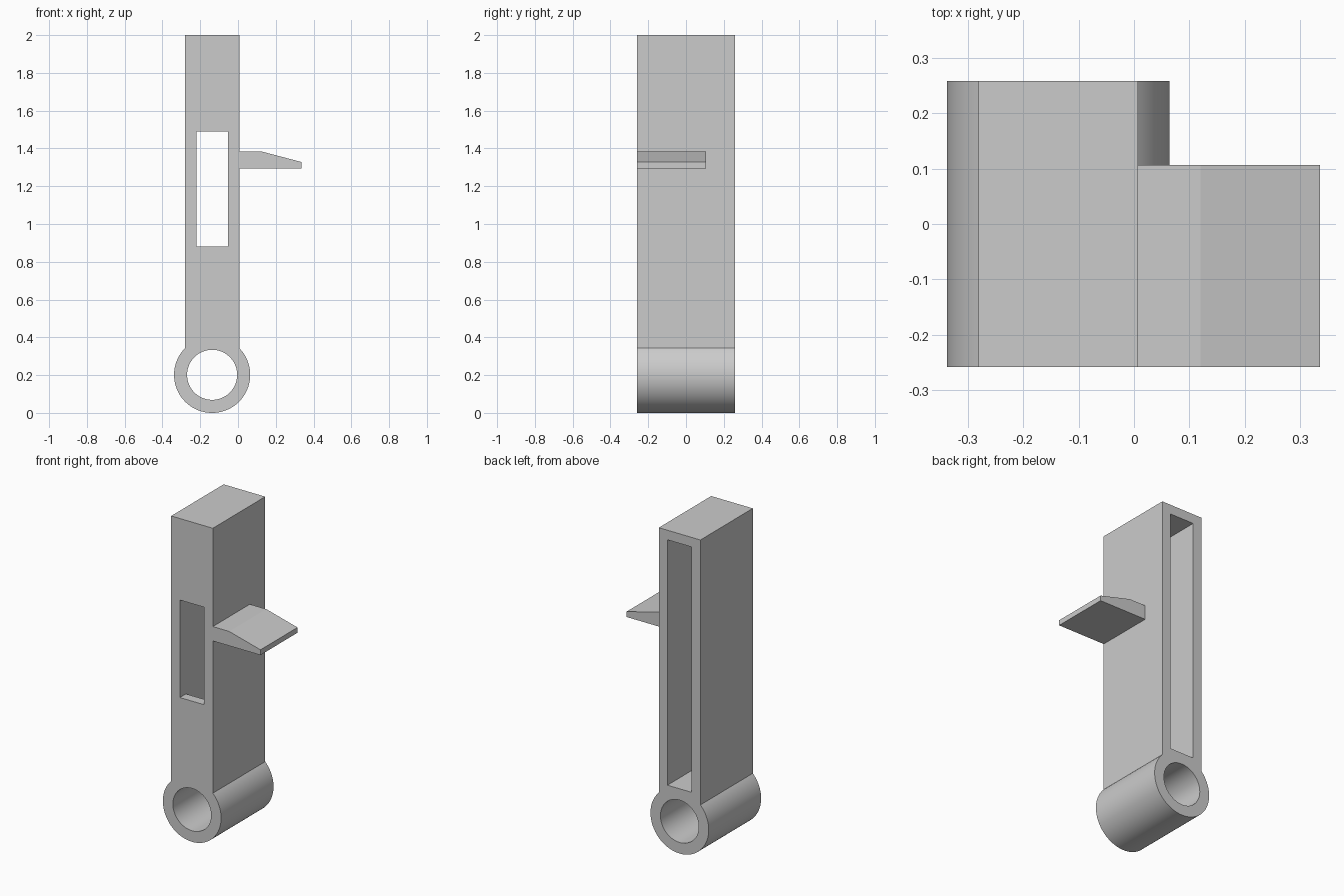
import bpy, bmesh, math

cube = bpy.data.objects.get("Cube")
if cube:
    bpy.data.objects.remove(cube, do_unlink=True)

GREY = (0.6, 0.6, 0.6, 1)
grey = bpy.data.materials.new("plain grey")
grey.use_nodes = True
grey.diffuse_color = GREY
grey.node_tree.nodes["Principled BSDF"].inputs["Base Color"].default_value = GREY

FRONT, BACK = -0.259, 0.259
LEFT, RIGHT, TOP = 0.007, -0.281, 2.0
CX, CZ = (LEFT + RIGHT) / 2, 0.2015      # pivot centre
OUTER, BORE, WALL = 0.2015, 0.1325, 0.06
SEGMENTS = 96


def extrude_outline(name, outline, y0, y1):
    """Solid from an x-z outline, running from y0 to y1."""
    bm = bmesh.new()
    face = bm.faces.new([bm.verts.new((x, y0, z)) for x, z in outline])
    geom = bmesh.ops.extrude_face_region(bm, geom=[face])["geom"]
    verts = [g for g in geom if isinstance(g, bmesh.types.BMVert)]
    bmesh.ops.translate(bm, verts=verts, vec=(0, y1 - y0, 0))
    bmesh.ops.recalc_face_normals(bm, faces=bm.faces)
    mesh = bpy.data.meshes.new(name)
    bm.to_mesh(mesh)
    bm.free()
    mesh.materials.append(grey)
    obj = bpy.data.objects.new(name, mesh)
    bpy.context.collection.objects.link(obj)
    return obj


def arc(radius, start, end, count):
    angles = [start + (end - start) * i / count for i in range(count + 1)]
    return [(CX + radius * math.cos(a), CZ + radius * math.sin(a)) for a in angles]


def rectangle(x0, x1, z0, z1):
    return [(x0, z0), (x1, z0), (x1, z1), (x0, z1)]


def select_only(obj):
    bpy.ops.object.select_all(action="DESELECT")
    obj.select_set(True)
    bpy.context.view_layer.objects.active = obj


def cut(obj, cutter):
    mod = obj.modifiers.new("cut", "BOOLEAN")
    mod.operation = "DIFFERENCE"
    mod.solver = "EXACT"
    mod.object = cutter
    select_only(obj)
    bpy.ops.object.modifier_apply(modifier=mod.name)
    bpy.data.objects.remove(cutter, do_unlink=True)


# Upright body flowing into the round pivot sleeve
join = math.acos((LEFT - CX) / OUTER)
outline = [(LEFT, TOP), (RIGHT, TOP)] + arc(OUTER, math.pi - join, 2 * math.pi + join, SEGMENTS)
body = extrude_outline("body", outline, FRONT, BACK)

# Pivot bore, open-backed cavity and front window
bore = arc(BORE, 0, 2 * math.pi, SEGMENTS)[:-1]
cut(body, extrude_outline("bore_cutter", bore, FRONT - 0.1, BACK + 0.1))
inner = (RIGHT + WALL, LEFT - WALL)
cut(body, extrude_outline("cavity_cutter", rectangle(*inner, 0.405, TOP - WALL),
                          FRONT + WALL, BACK + 0.1))
cut(body, extrude_outline("window_cutter", rectangle(*inner, 0.88, 1.49),
                          FRONT - 0.1, FRONT + WALL + 0.05))

# Tapered side lever
lever = [(LEFT, 1.295), (0.337, 1.295), (0.337, 1.328), (0.12, 1.385), (LEFT, 1.385)]
extrude_outline("side_lever", lever, FRONT, 0.107)

select_only(body)
bpy.ops.object.shade_smooth_by_angle(angle=math.radians(25))
